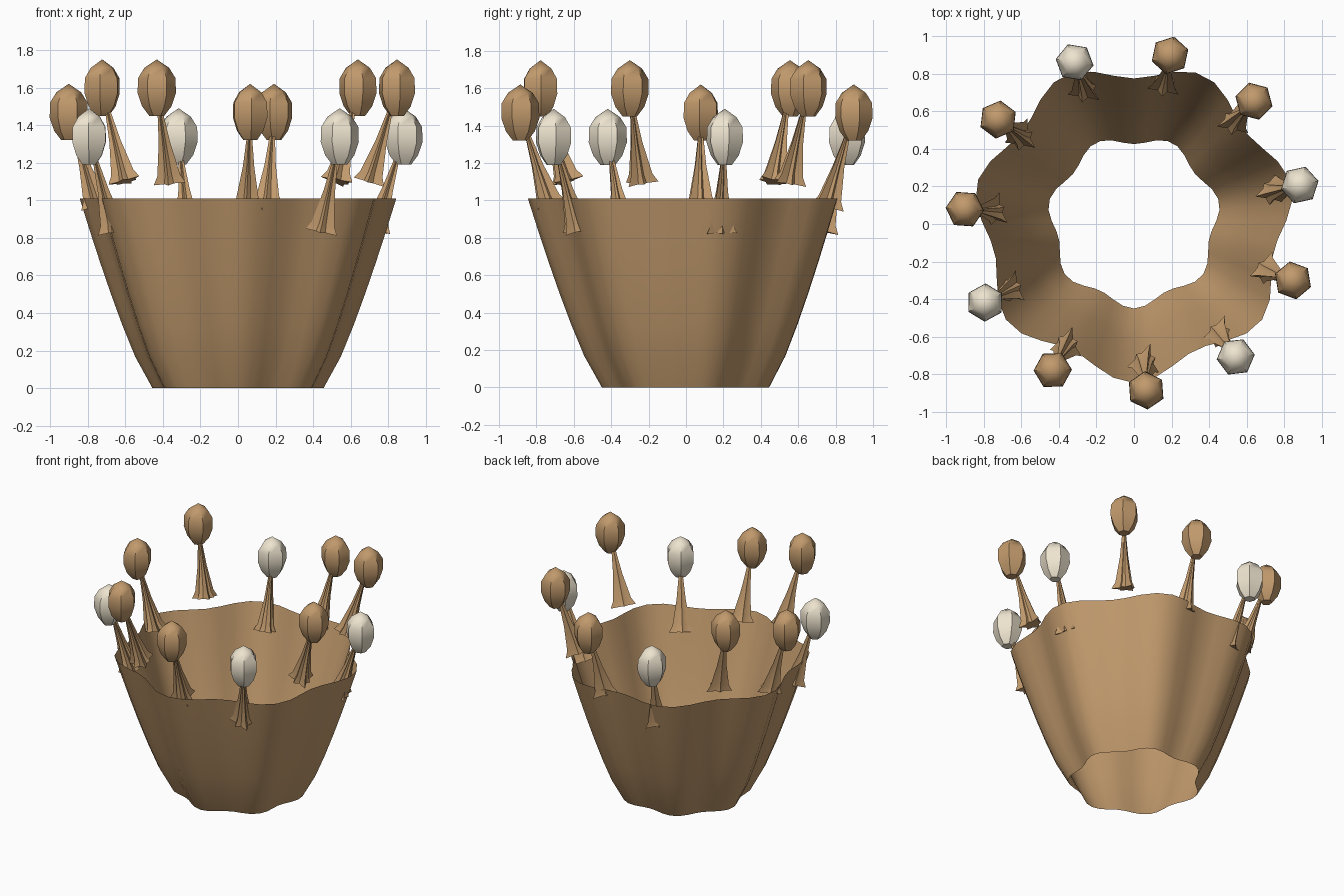
import bpy, bmesh
from math import sin, cos, pi, radians
from mathutils import Vector

if "Cube" in bpy.data.objects:
    bpy.data.objects.remove(bpy.data.objects["Cube"])

CX, CY = 0.0, 0.015   # axis of the cup and of the ring of buds


def material(name, rgb):
    m = bpy.data.materials.new(name)
    m.diffuse_color = (*rgb, 1)
    m.use_nodes = True
    m.node_tree.nodes["Principled BSDF"].inputs["Base Color"].default_value = m.diffuse_color
    return m


brown = material("brown", (0.53, 0.32, 0.15))
cream = material("cream", (0.85, 0.77, 0.62))


def loft(name, rings, mat, cap_start=False, sharp=None):
    """Skin a list of closed rings (lists of Vectors) with quads."""
    bm = bmesh.new()
    loops = [[bm.verts.new(p) for p in ring] for ring in rings]
    n = len(loops[0])
    for a, b in zip(loops, loops[1:]):
        for i in range(n):
            j = (i + 1) % n
            bm.faces.new((a[i], a[j], b[j], b[i]))
    if cap_start:
        bm.faces.new(loops[0][::-1])
    bmesh.ops.remove_doubles(bm, verts=bm.verts, dist=1e-5)
    me = bpy.data.meshes.new(name)
    bm.to_mesh(me)
    bm.free()
    ob = bpy.data.objects.new(name, me)
    bpy.context.collection.objects.link(ob)
    me.materials.append(mat)
    bpy.ops.object.select_all(action='DESELECT')
    ob.select_set(True)
    bpy.context.view_layer.objects.active = ob
    bpy.ops.object.shade_smooth_by_angle(angle=radians(sharp or 40))
    return ob


# Fluted open cup with seven lobes
SEG, LEVELS = 48, 6
cup_rings = []
for k in range(LEVELS + 1):
    t = k / LEVELS
    base = 0.4375 + 0.3725 * t ** 0.8
    ring = []
    for s in range(SEG):
        a = 2 * pi * s / SEG
        r = base * (1 + 0.062 * sin(7 * a))
        ring.append(Vector((CX + r * cos(a), CY + r * sin(a), 1.01 * t)))
    cup_rings.append(ring)
loft("cup", cup_rings, brown)

# Ragged star outline of a stem foot: angle in degrees, radius
FOOT = [(20, .065), (45, .05), (72, .105), (105, .05), (135, .06), (165, .05),
        (198, .095), (228, .05), (260, .075), (290, .05), (322, .1), (350, .05)]
# Bud profile: height from bud centre, radius
BUD = [(-.15, .04), (-.1, .078), (-.03, .102), (.05, .1), (.105, .066), (.15, 0)]


def stem(name, foot, tip):
    axis = tip - foot
    turn = Vector((0, 0, 1)).rotation_difference(axis)
    rings = []
    for f, k in ((0, 1), (.1, .72), (.5, .36), (1, .1)):
        rings.append([foot + axis * f + turn @ Vector((r * k * cos(radians(d)), r * k * sin(radians(d)), 0))
                      for d, r in FOOT])
    return loft(name, rings, brown, cap_start=True)


def bud(name, centre, heading, mat):
    rings = [[centre + Vector((r * cos(heading + i * pi / 3), r * sin(heading + i * pi / 3), z))
              for i in range(6)] for z, r in BUD]
    return loft(name, rings, mat, cap_start=True, sharp=45)


# Eleven leaning stems with buds, cycling through three heights
for k in range(11):
    a = radians(12.3) + 2 * pi * k / 11
    z = (1.34, 1.6, 1.47)[k % 3]
    out = Vector((cos(a), sin(a), 0))
    hub = Vector((CX, CY, 0))
    centre = hub + out * 0.903 + Vector((0, 0, z))
    foot = hub + out * 0.75 + Vector((0, 0, z - 0.5))
    stem(f"stem_{k + 1}", foot, foot.lerp(centre, 0.85))
    bud(f"bud_{k + 1}", centre, a, cream if k % 3 == 0 else brown)
